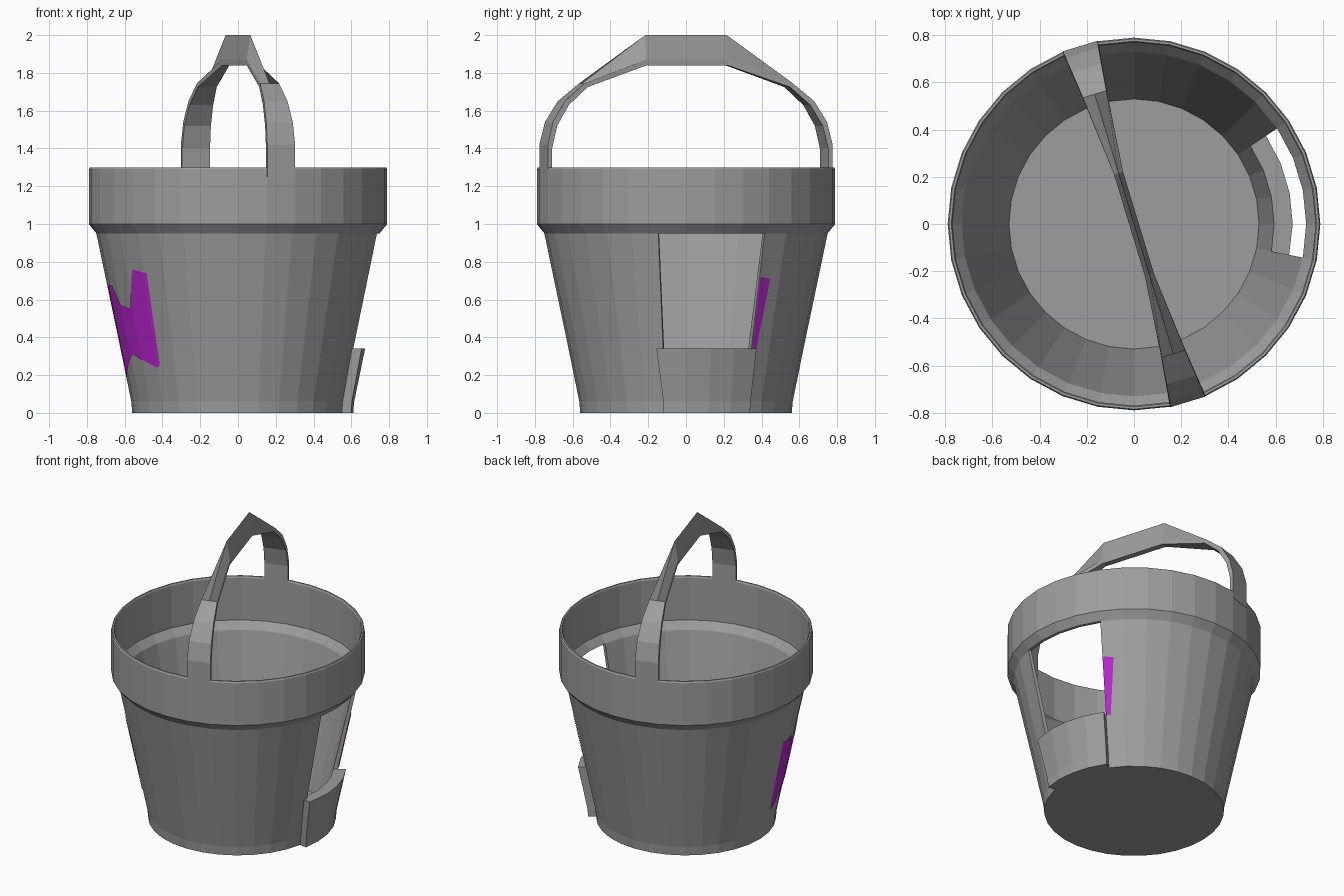
import bpy, bmesh, math

if "Cube" in bpy.data.objects:
    bpy.data.objects.remove(bpy.data.objects["Cube"])

N = 32
STEP = 2 * math.pi / N


def material(name, rgb):
    m = bpy.data.materials.new(name)
    m.diffuse_color = (*rgb, 1)
    m.use_nodes = True
    m.node_tree.nodes["Principled BSDF"].inputs["Base Color"].default_value = m.diffuse_color
    return m


GREY = material("grey metal", (0.34, 0.34, 0.34))
PURPLE = material("purple paint", (0.48, 0.018, 0.62))


def polar(r, a, z):
    return (r * math.cos(a), r * math.sin(a), z)


def finish(bm, name, mat, recalc=True):
    if recalc:
        bmesh.ops.recalc_face_normals(bm, faces=bm.faces)
    me = bpy.data.meshes.new(name)
    bm.to_mesh(me)
    bm.free()
    me.materials.append(mat)
    ob = bpy.data.objects.new(name, me)
    bpy.context.collection.objects.link(ob)
    return ob


def loft(bm, sections):
    """Join closed sections with quads and cap both ends."""
    rings = [[bm.verts.new(p) for p in s] for s in sections]
    n = len(rings[0])
    for a, b in zip(rings, rings[1:]):
        for i in range(n):
            j = (i + 1) % n
            bm.faces.new((a[i], a[j], b[j], b[i]))
    bm.faces.new(rings[0])
    bm.faces.new(rings[-1])


# Bucket: turned double wall with a window cut in four sectors on the right
profile = [(.56, 0), (.565, .06), (.622, .34), (.75, .95), (.79, 1.0),
           (.79, 1.29), (.785, 1.3), (.775, 1.3), (.77, 1.29), (.77, 1.0),
           (.73, .95), (.594, .34), (.53, .05)]
OUT_LO, OUT_HI, IN_HI, IN_LO = 2, 3, 10, 11
window = [-1, 0, 1, 2]
bm = bmesh.new()
col = [[bm.verts.new(polar(r, k * STEP, z)) for r, z in profile] for k in range(N)]
for k in range(N):
    a, b = col[k], col[(k + 1) % N]
    is_open = k in [w % N for w in window]
    for i in range(len(profile) - 1):
        if is_open and i in (OUT_LO, IN_HI):
            continue
        bm.faces.new((a[i], b[i], b[i + 1], a[i + 1]))
    if is_open:  # sill and lintel
        bm.faces.new((a[OUT_LO], b[OUT_LO], b[IN_LO], a[IN_LO]))
        bm.faces.new((a[OUT_HI], b[OUT_HI], b[IN_HI], a[IN_HI]))
for k in (-1, 3):  # window jambs
    bm.faces.new([col[k][i] for i in (OUT_LO, OUT_HI, IN_HI, IN_LO)])
bm.faces.new([c[0] for c in col])    # underside
bm.faces.new([c[-1] for c in col])   # inner floor
finish(bm, "bucket", GREY)

# Raised plate below the window
plate = [(.555, 0), (.61, 0), (.615, .06), (.673, .34), (.62, .34), (.562, .06)]
sections = []
for k in range(-1, 4):
    sec = []
    for r, z in plate:
        a = k * STEP
        if k == -1 and z > .3:
            a -= math.radians(2.2)
        sec.append(polar(r, a, z))
    sections.append(sec)
bm = bmesh.new()
loft(bm, sections)
finish(bm, "window_plate", GREY)

# Handle: strap folding into a narrow ridged grip, mirrored across the middle
# station = ridge (u, z), side edge (u, z), inner edge (u, z), half width
half = [((.788, 1.25), (.788, 1.25), (.764, 1.25), .077),
        ((.788, 1.42), (.788, 1.42), (.764, 1.40), .077),
        ((.758, 1.54), (.758, 1.54), (.735, 1.52), .073),
        ((.69, 1.65), (.69, 1.65), (.668, 1.63), .065),
        ((.575, 1.745), (.575, 1.745), (.56, 1.725), .052),
        ((.225, 2.0), (.225, 1.87), (.225, 1.84), .02)]
ang = 9.5 * STEP
dx, dy = math.cos(ang), math.sin(ang)


def handle_section(st, sign):
    (ru, rz), (su, sz), (iu, iz), w = st
    pts = [(ru, 0, rz), (su, w, sz), (iu, w, iz), (iu, 0, iz), (iu, -w, iz), (su, -w, sz)]
    return [(sign * u * dx - v * dy, sign * u * dy + v * dx, z) for u, v, z in pts]


bm = bmesh.new()
loft(bm, [handle_section(s, 1) for s in half] +
     [handle_section(s, -1) for s in reversed(half)])
finish(bm, "handle", GREY)


# Paint patches: outlines in (degrees, height) laid on the flat wall facets
def paint(name, outline):
    bm = bmesh.new()
    bm.faces.new([bm.verts.new((math.radians(a), z, 0)) for a, z in outline])
    bmesh.ops.triangulate(bm, faces=bm.faces[:])
    for k in range(N):
        bmesh.ops.bisect_plane(bm, geom=bm.verts[:] + bm.edges[:] + bm.faces[:],
                               plane_co=(k * STEP, 0, 0), plane_no=(1, 0, 0))
    for v in bm.verts:
        a, z = v.co.x, v.co.y
        r = .622 + (z - .34) * .128 / .61 if z > .34 else .565 + (z - .06) * .057 / .28
        local = (a % STEP) - STEP / 2
        r = (r + .005) * math.cos(STEP / 2) / math.cos(local)
        v.co = polar(r, a, z)
    bm.normal_update()
    for f in bm.faces:  # face outward
        c = f.calc_center_median()
        if f.normal.x * c.x + f.normal.y * c.y < 0:
            f.normal_flip()
    finish(bm, name, PURPLE, recalc=False)


paint("paint_patch_left", [(186, .67), (196, .675), (203, .57), (212, .55), (218, .76),
                           (227, .74), (227, .25), (225, .24), (206, .31), (199, .27),
                           (190, .2), (187, .18)])
paint("paint_patch_right", [(33.9, .72), (39.5, .71), (36.6, .34), (33.9, .34)])
